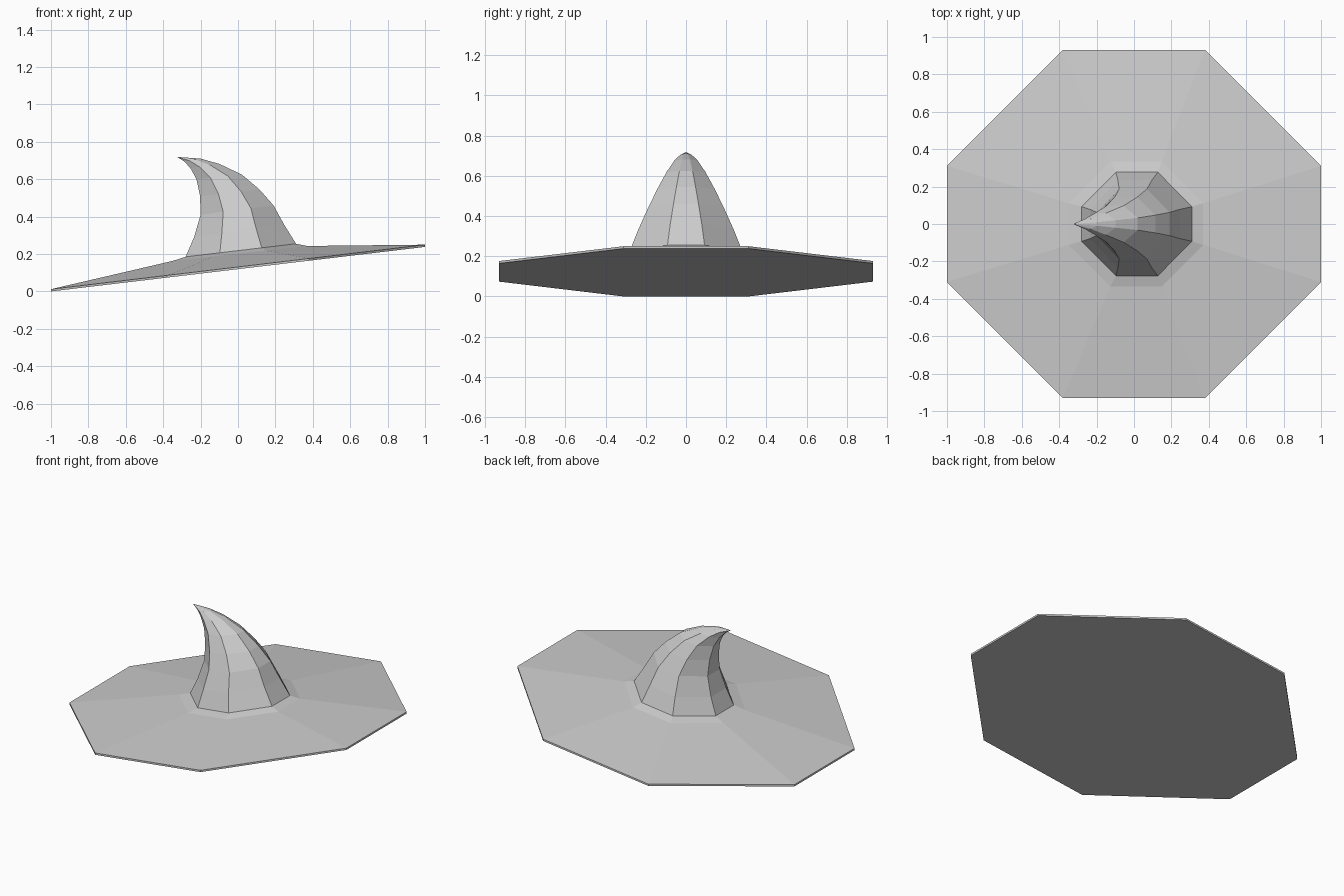
import bpy, bmesh

if "Cube" in bpy.data.objects:
    bpy.data.objects.remove(bpy.data.objects["Cube"])

# Octagon outline shared by every ring (counter-clockwise from above)
A, B, C = 0.38, 0.31, 0.93
OCT = [(1, -B), (1, B), (A, C), (-A, C), (-1, B), (-1, -B), (-A, -C), (A, -C)]


def loft(name, rings, cap_bottom=False, tip=None):
    """Skin tilted octagons, each given as left x, left z, right x, right z, half depth."""
    bm = bmesh.new()
    loops = []
    for lx, lz, rx, rz, w in rings:
        cx, cz, ax, az = (lx + rx) / 2, (lz + rz) / 2, (rx - lx) / 2, (rz - lz) / 2
        loops.append([bm.verts.new((cx + ax * u, w * v / C, cz + az * u)) for u, v in OCT])
    for lo, hi in zip(loops, loops[1:]):
        for i in range(8):
            j = (i + 1) % 8
            bm.faces.new((lo[i], lo[j], hi[j], hi[i]))
    if cap_bottom:
        bm.faces.new(loops[0][::-1])
    if tip:
        t = bm.verts.new(tip)
        for i in range(8):
            bm.faces.new((loops[-1][i], loops[-1][(i + 1) % 8], t))
    mesh = bpy.data.meshes.new(name)
    bm.to_mesh(mesh)
    bm.free()
    obj = bpy.data.objects.new(name, mesh)
    bpy.context.collection.objects.link(obj)
    return obj


base = (-0.28, 0.185, 0.31, 0.255, 0.277)

# Wide tilted brim, flat underneath, rising to the crown
loft("brim", [
    (-1, 0, 1, 0.238, 0.93),
    (-1, 0.012, 1, 0.25, 0.93),
    (-0.35, 0.163, 0.37, 0.243, 0.335),
    base,
], cap_bottom=True)

# Crown that tapers and curls over to the left
loft("crown", [
    base,
    (-0.235, 0.29, 0.245, 0.36, 0.235),
    (-0.20, 0.41, 0.19, 0.46, 0.187),
    (-0.203, 0.51, 0.115, 0.545, 0.143),
    (-0.222, 0.60, 0.02, 0.625, 0.098),
    (-0.255, 0.66, -0.10, 0.682, 0.059),
    (-0.288, 0.695, -0.20, 0.71, 0.028),
], tip=(-0.325, 0, 0.719))
